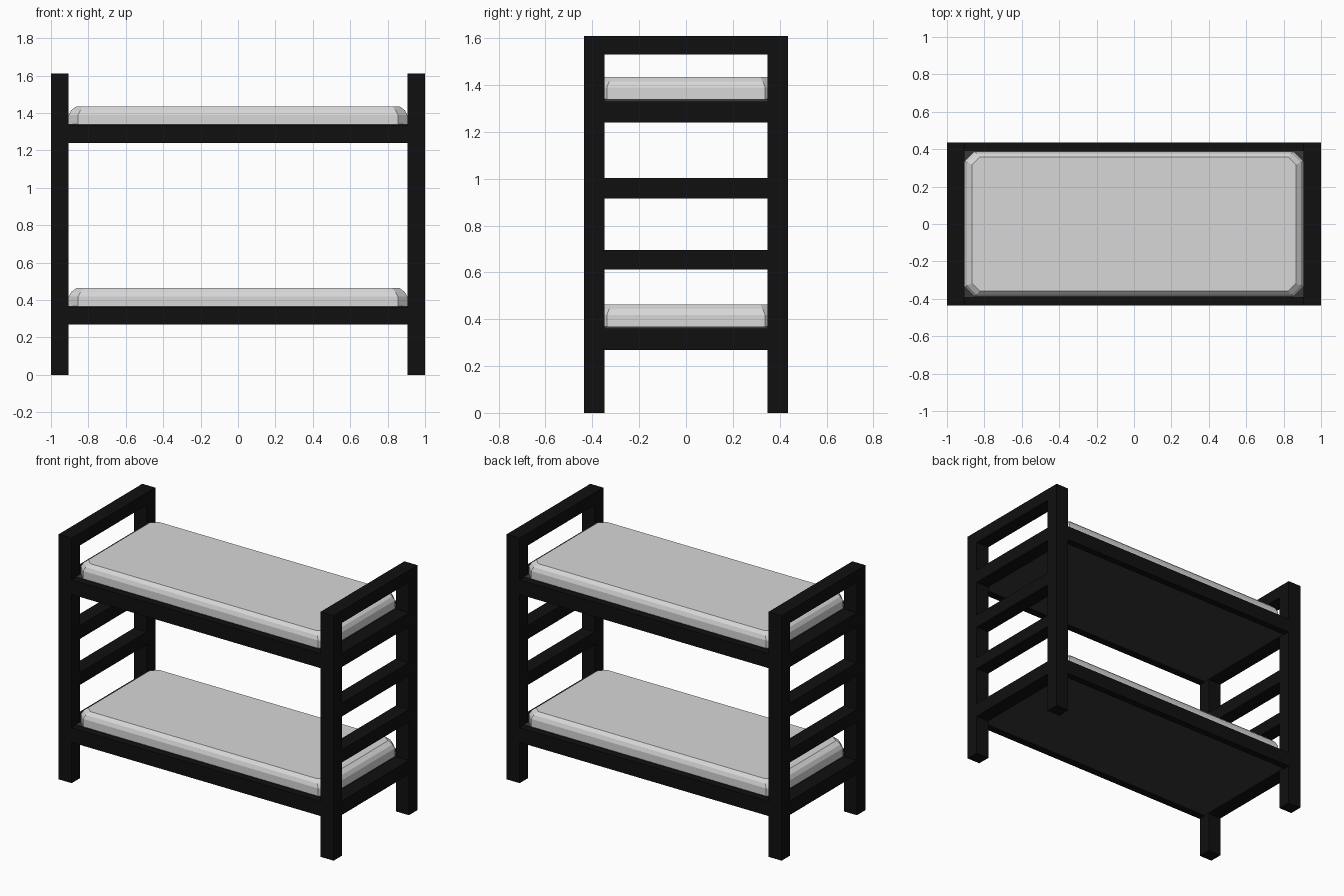
import bpy
import bmesh

cube = bpy.data.objects.get("Cube")
if cube:
    bpy.data.objects.remove(cube, do_unlink=True)


def material(name, value):
    mat = bpy.data.materials.new(name)
    mat.use_nodes = True
    color = (value, value, value, 1)
    mat.diffuse_color = color
    mat.node_tree.nodes["Principled BSDF"].inputs["Base Color"].default_value = color
    return mat


black = material("black_frame", 0.005)
charcoal = material("charcoal_board", 0.04)
fabric = material("light_grey_fabric", 0.68)


def finish(name, bm, mat):
    bmesh.ops.recalc_face_normals(bm, faces=bm.faces)
    mesh = bpy.data.meshes.new(name)
    bm.to_mesh(mesh)
    bm.free()
    mesh.materials.append(mat)
    obj = bpy.data.objects.new(name, mesh)
    bpy.context.collection.objects.link(obj)
    return obj


def box(name, x, y, z, mat):
    """Box from a (low, high) range on each axis."""
    bm = bmesh.new()
    bmesh.ops.create_cube(bm, size=1)
    for v in bm.verts:
        for axis, (low, high) in enumerate((x, y, z)):
            v.co[axis] = high if v.co[axis] > 0 else low
    return finish(name, bm, mat)


def mattress(name, base):
    """Stacked rings with cut corners, drawn in towards the top."""
    bm = bmesh.new()
    rings = []
    for inset, height, cut in ((0, 0, 0.05), (0, 0.05, 0.05),
                               (0.013, 0.075, 0.05), (0.04, 0.095, 0.04)):
        x, y = 0.905 - inset, 0.388 - inset * 0.75
        outline = ((x, y - cut), (x - cut, y), (cut - x, y), (-x, y - cut),
                   (-x, cut - y), (cut - x, -y), (x - cut, -y), (x, cut - y))
        rings.append([bm.verts.new((px, py, base + height)) for px, py in outline])
    for lower, upper in zip(rings, rings[1:]):
        for i in range(len(lower)):
            j = (i + 1) % len(lower)
            bm.faces.new((lower[i], lower[j], upper[j], upper[i]))
    bm.faces.new(rings[0])
    bm.faces.new(rings[-1])
    return finish(name, bm, fabric)


OUT_X, IN_X = 1.0, 0.905
OUT_Y, IN_Y = 0.435, 0.347
TOP = 1.61


def span(side, inner, outer):
    return tuple(sorted((side * inner, side * outer)))


# Corner posts, end rungs and headrails
for sx, end in ((1, "left"), (-1, "right")):
    xs = span(sx, IN_X, OUT_X)
    for sy, depth in ((-1, "front"), (1, "back")):
        box(f"{depth}_{end}_post", xs, span(sy, IN_Y, OUT_Y), (0, TOP), black)
    for part, low, high in (("lower_end_rail", 0.268, 0.36), ("lower_rung", 0.613, 0.695),
                            ("upper_rung", 0.915, 1.003), ("upper_end_rail", 1.24, 1.33),
                            ("headrail", 1.53, TOP)):
        box(f"{end}_{part}", xs, (-IN_Y, IN_Y), (low, high), black)

# Side rails, bed boards and mattresses
for level, low in (("lower", 0.268), ("upper", 1.24)):
    for sy, depth in ((-1, "front"), (1, "back")):
        box(f"{level}_{depth}_rail", (-IN_X, IN_X), span(sy, 0.39, OUT_Y),
            (low, low + 0.096), black)
    box(f"{level}_bed_board", (-IN_X, IN_X), (-0.39, 0.39), (low + 0.006, low + 0.1), charcoal)
    mattress(f"{level}_mattress", low + 0.1)
